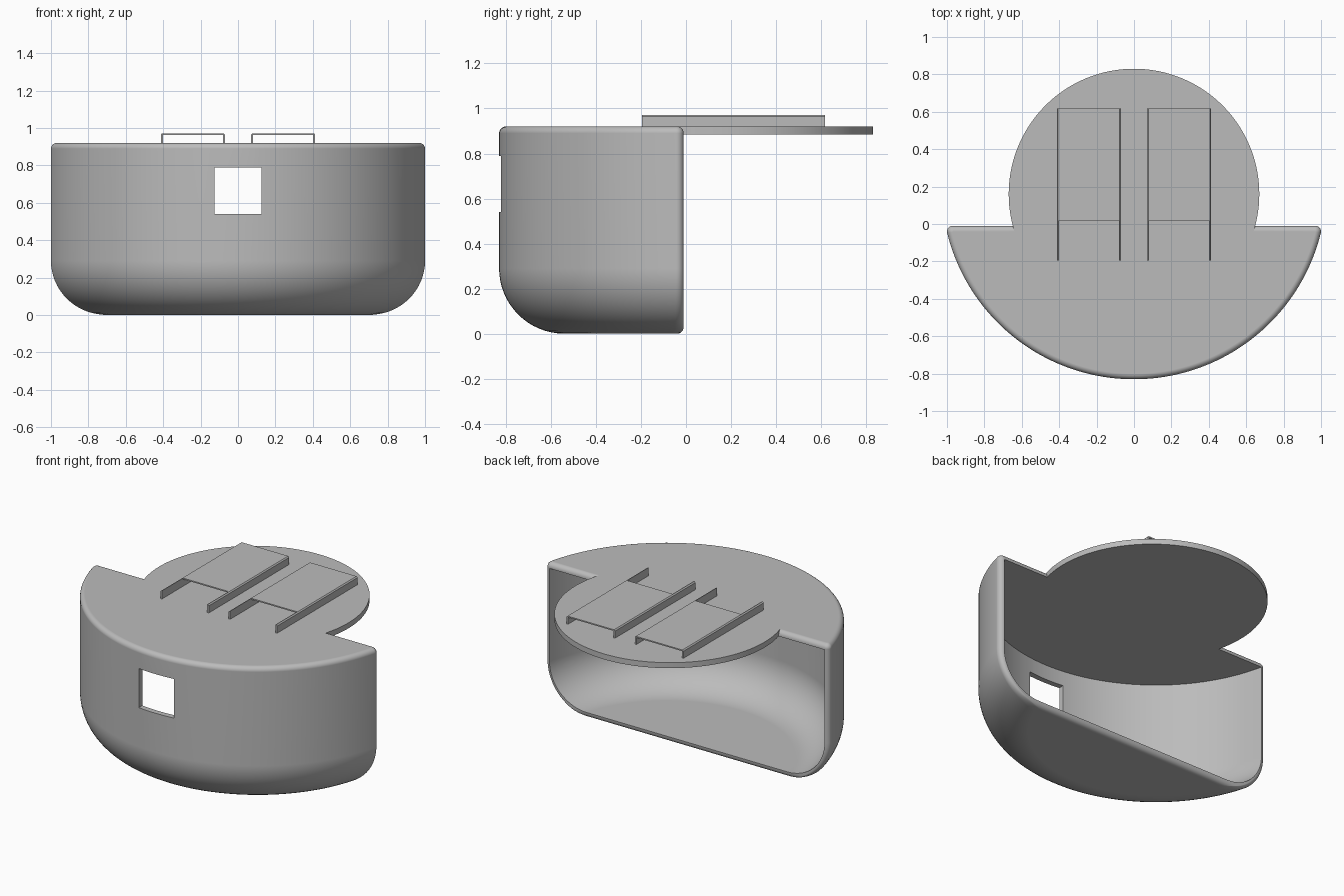
import bpy, bmesh
from math import sin, cos, pi, sqrt, atan2, radians

if "Cube" in bpy.data.objects:
    bpy.data.objects.remove(bpy.data.objects["Cube"], do_unlink=True)

grey = bpy.data.materials.new("plain grey")
grey.use_nodes = True
COLOUR = (0.5, 0.5, 0.5, 1)
grey.diffuse_color = COLOUR
grey.node_tree.nodes["Principled BSDF"].inputs["Base Color"].default_value = COLOUR

R, CY = 1.029, 0.199        # front wall radius and its centre
TOP, WALL = 0.92, 0.035
FILLET, EDGE = 0.29, 0.03   # large bottom round, small edge round
BACK = -0.01


def to_object(name, bm):
    bmesh.ops.recalc_face_normals(bm, faces=bm.faces)
    mesh = bpy.data.meshes.new(name)
    bm.to_mesh(mesh)
    bm.free()
    mesh.materials.append(grey)
    ob = bpy.data.objects.new(name, mesh)
    bpy.context.collection.objects.link(ob)
    return ob


def loft(name, rings):
    """Skin a stack of equal-sized rings and cap both ends."""
    bm = bmesh.new()
    rows = [[bm.verts.new(p) for p in ring] for ring in rings]
    n = len(rows[0])
    for a, b in zip(rows, rows[1:]):
        for i in range(n):
            j = (i + 1) % n
            bm.faces.new((a[i], a[j], b[j], b[i]))
    bm.faces.new(rows[0])
    bm.faces.new(rows[-1])
    return to_object(name, bm)


def box(name, x0, x1, y0, y1, z0, z1):
    return loft(name, [[(x0, y0, z), (x1, y0, z), (x1, y1, z), (x0, y1, z)]
                       for z in (z0, z1)])


def d_ring(z, radius, back, corner, steps=96):
    """Circle segment with a straight back and two rounded corners."""
    cy = back - corner
    cx = sqrt((radius - corner) ** 2 - (cy - CY) ** 2)
    end = atan2(cy - CY, cx)
    right = []
    for i in range(9):
        a = pi / 2 + (end - pi / 2) * i / 8
        right.append((cx + corner * cos(a), cy + corner * sin(a), z))
    arc = []
    for i in range(1, steps):
        a = end + (-pi - 2 * end) * i / steps
        arc.append((radius * cos(a), CY + radius * sin(a), z))
    left = [(-x, y, zz) for x, y, zz in reversed(right)]
    return right + arc + left


def boolean(ob, other, operation):
    mod = ob.modifiers.new("cut", 'BOOLEAN')
    mod.object, mod.operation, mod.solver = other, operation, 'EXACT'
    bpy.context.view_layer.objects.active = ob
    bpy.ops.object.modifier_apply(modifier=mod.name)
    bpy.data.objects.remove(other, do_unlink=True)


def smooth(ob):
    bpy.ops.object.select_all(action='DESELECT')
    ob.select_set(True)
    bpy.context.view_layer.objects.active = ob
    bpy.ops.object.shade_smooth_by_angle(angle=radians(30))
    mod = ob.modifiers.new("even shading", 'WEIGHTED_NORMAL')
    mod.keep_sharp = True


# Outer body: bottom fillet, straight wall, small round at the top
rings = []
for i in range(17):
    a = pi / 2 * i / 16
    z = FILLET * (1 - cos(a))
    low = max(0, EDGE - z)
    inset = EDGE - sqrt(EDGE ** 2 - low ** 2)
    rings.append(d_ring(z, R - FILLET * (1 - sin(a)), BACK - inset, EDGE))
for i in range(7):
    a = pi / 2 * i / 6
    inset = EDGE * (1 - cos(a))
    rings.append(d_ring(TOP - EDGE + EDGE * sin(a), R - inset, BACK - inset,
                        EDGE - inset * 0.9))
housing = loft("housing", rings)

# Round lid plate running out over the open back
lid = loft("lid", [[(0.67 * cos(2 * pi * i / 128), 0.16 + 0.67 * sin(2 * pi * i / 128), z)
                    for i in range(128)] for z in (TOP - WALL, TOP)])
boolean(housing, lid, 'UNION')

# Hollow interior, open at the back
hollow = []
inner = FILLET - WALL
for i in range(17):
    a = pi / 2 * i / 16
    hollow.append(d_ring(WALL + inner * (1 - cos(a)),
                         R - WALL - inner * (1 - sin(a)), 0.05, 0.001))
hollow.append(d_ring(TOP - WALL, R - WALL, 0.05, 0.001))
boolean(housing, loft("hollow", hollow), 'DIFFERENCE')

# Square window in the front wall
boolean(housing, box("window", -0.125, 0.125, -1, -0.6, 0.54, 0.79), 'DIFFERENCE')
smooth(housing)

# Two slide channels: side fins, roofed over the rear part only
X0, X1, Y0, Y1, H, C = 0.07, 0.413, -0.195, 0.617, 0.972, 0.007
section = [(X0, TOP), (X1, TOP), (X1, H - C), (X1 - C, H), (X0 + C, H), (X0, H - C)]
for side, name in ((1, "left_channel"), (-1, "right_channel")):
    channel = loft(name, [[(side * x, y, z) for x, z in section] for y in (Y0, Y1)])
    a, b = sorted((side * (X0 + 0.011), side * (X1 - 0.011)))
    boolean(channel, box("tunnel", a, b, -0.5, 1, 0.9, H - 0.008), 'DIFFERENCE')
    boolean(channel, box("notch", a, b, -0.5, 0.02, 0.9, 1.1), 'DIFFERENCE')
